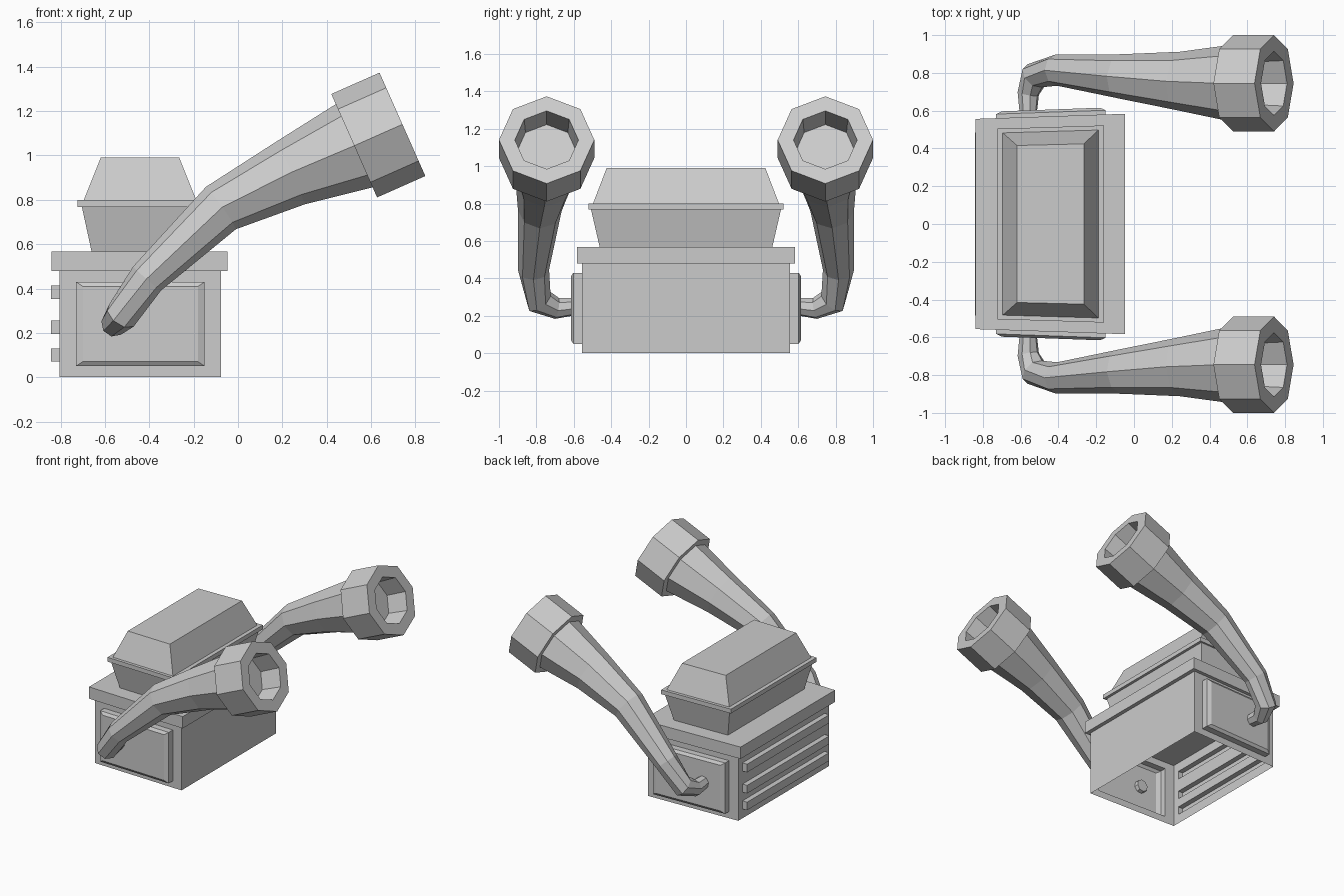
import bpy, bmesh, math
from mathutils import Vector

if "Cube" in bpy.data.objects:
    bpy.data.objects.remove(bpy.data.objects["Cube"])


def finish(name, bm, taper=False):
    bmesh.ops.remove_doubles(bm, verts=bm.verts, dist=0.0005)
    if taper:  # body is slightly narrower toward -x
        for v in bm.verts:
            v.co.y *= 1 + 0.06 * (v.co.x + 0.44)
    bmesh.ops.recalc_face_normals(bm, faces=bm.faces)
    me = bpy.data.meshes.new(name)
    bm.to_mesh(me)
    bm.free()
    ob = bpy.data.objects.new(name, me)
    bpy.context.collection.objects.link(ob)
    return ob


def loft(bm, rings, cap_start=False, cap_end=True):
    vs = [[bm.verts.new(p) for p in r] for r in rings]
    n = len(vs[0])
    for a, b in zip(vs, vs[1:]):
        for i in range(n):
            j = (i + 1) % n
            bm.faces.new((a[i], a[j], b[j], b[i]))
    if cap_start:
        bm.faces.new(vs[0][::-1])
    if cap_end:
        bm.faces.new(vs[-1])


def rect(axis, d, a0, a1, b0, b1):
    """Rectangle across the given axis at distance d."""
    out = []
    for a, b in ((a0, b0), (a1, b0), (a1, b1), (a0, b1)):
        p = [a, b]
        p.insert(axis, d)
        out.append(Vector(p))
    return out


# Body shell, open underneath
X0, X1, W, H = -0.805, -0.077, 0.545, 0.48
bm = bmesh.new()
for s in (-1, 1):  # end walls with raised panels
    loft(bm, [rect(1, s * W, X0, X1, 0, H),
              rect(1, s * W, -0.73, -0.15, 0.05, 0.43),
              rect(1, s * 0.592, -0.73, -0.15, 0.05, 0.43),
              rect(1, s * 0.606, -0.70, -0.18, 0.07, 0.41)])
bm.faces.new([bm.verts.new(p) for p in rect(0, X1, -W, W, 0, H)])
# Back wall with three raised slats
ys = [-W, -0.495, 0.495, W]
zs = [0, 0.07, 0.13, 0.195, 0.255, 0.352, 0.413, H]
for i in range(3):
    for k in range(7):
        cell = (ys[i], ys[i + 1], zs[k], zs[k + 1])
        if i == 1 and k % 2:
            loft(bm, [rect(0, X0, *cell), rect(0, -0.843, *cell)])
        else:
            bm.faces.new([bm.verts.new(p) for p in rect(0, X0, *cell)])
finish("body_shell", bm, True)

# Lid slab
bm = bmesh.new()
loft(bm, [rect(2, z, -0.84, -0.048, -0.57, 0.57) for z in (H, 0.568)], True)
finish("lid", bm, True)

# Hood: flared base, thin flange, tapered top
bm = bmesh.new()
CX = -0.442
loft(bm, [rect(2, z, CX - hx, CX + hx, -hy, hy) for z, hx, hy in (
    (0.565, 0.218, 0.455), (0.768, 0.262, 0.50), (0.768, 0.282, 0.513),
    (0.80, 0.282, 0.513), (0.80, 0.253, 0.49), (0.99, 0.177, 0.42))], True)
finish("hood", bm, True)

# Horn pipes: (position, radius) along the path, mirrored across y
PATH = [((-0.56, 0.575, 0.25), 0.045), ((-0.56, 0.69, 0.24), 0.058),
        ((-0.525, 0.785, 0.28), 0.076), ((-0.41, 0.815, 0.445), 0.083),
        ((-0.077, 0.782, 0.763), 0.117), ((0.235, 0.757, 0.92), 0.155),
        ((0.524, 0.745, 1.044), 0.205)]
AXIS = Vector((0.914, 0, 0.405)).normalized()
REF = Vector((-0.55, 0, 0.83))


def ring(c, t, r):
    up = (REF - t * REF.dot(t)).normalized()
    side = t.cross(up)
    return [c + r * (math.cos(a) * up + math.sin(a) * side)
            for a in (i * math.pi / 4 for i in range(8))]


for s, label in ((-1, "front"), (1, "back")):
    pts = [Vector(p) for p, r in PATH]
    rings = []
    for i, p in enumerate(pts):
        if i == 0:
            t = Vector((0, 1, 0))
        elif i == len(pts) - 1:
            t = AXIS
        else:
            t = ((p - pts[i - 1]).normalized() + (pts[i + 1] - p).normalized()).normalized()
        rings.append(ring(p, t, PATH[i][1]))
    # Bell collar with recessed mouth
    base = pts[-1]
    for d, r in ((0, 0.255), (0.238, 0.255), (0.238, 0.17), (0.08, 0.16)):
        rings.append(ring(base + AXIS * d, AXIS, r))
    bm = bmesh.new()
    loft(bm, [[Vector((p.x, s * p.y, p.z)) for p in r] for r in rings], True)
    finish(label + "_horn_pipe", bm)
